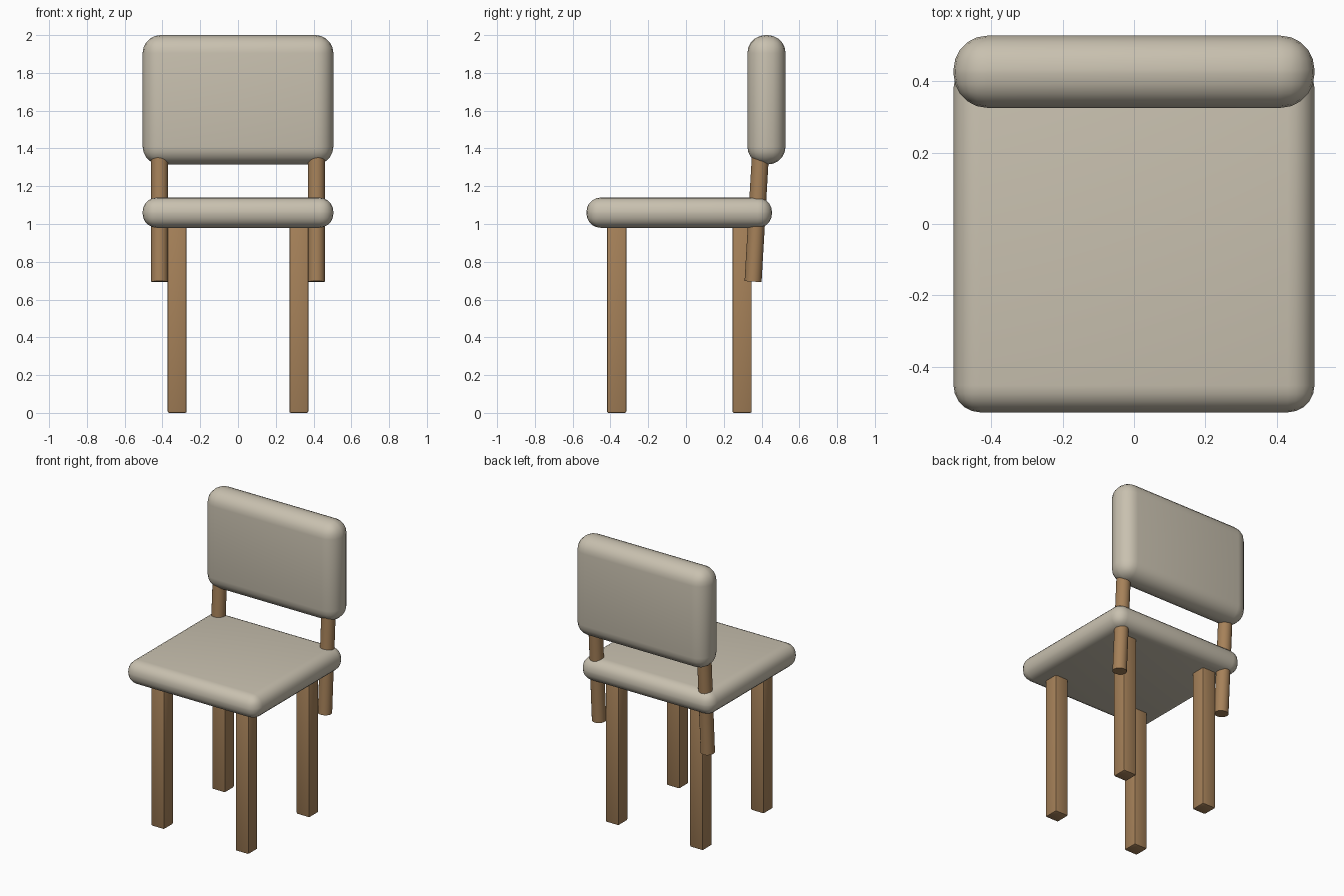
import bpy
from mathutils import Vector

if "Cube" in bpy.data.objects:
    bpy.data.objects.remove(bpy.data.objects["Cube"])


def material(name, color):
    m = bpy.data.materials.new(name)
    m.diffuse_color = color
    m.use_nodes = True
    m.node_tree.nodes["Principled BSDF"].inputs["Base Color"].default_value = m.diffuse_color
    return m


fabric = material("fabric", (0.58, 0.53, 0.43, 1))
wood = material("wood", (0.38, 0.22, 0.10, 1))


def finish(ob, name, mat, bevel=0, segments=1):
    ob.name = name
    ob.data.materials.append(mat)
    if bevel:
        b = ob.modifiers.new("Bevel", 'BEVEL')
        b.width = bevel
        b.segments = segments
        bpy.ops.object.modifier_apply(modifier=b.name)
    bpy.ops.object.shade_smooth_by_angle()


def box(name, lo, hi, mat, bevel, segments):
    lo, hi = Vector(lo), Vector(hi)
    bpy.ops.mesh.primitive_cube_add(size=1, location=(lo + hi) / 2)
    ob = bpy.context.object
    ob.scale = hi - lo
    bpy.ops.object.transform_apply(location=False, rotation=False, scale=True)
    finish(ob, name, mat, bevel, segments)


def rod(name, a, b, radius, mat):
    a, b = Vector(a), Vector(b)
    bpy.ops.mesh.primitive_cylinder_add(
        vertices=32, radius=radius, depth=(b - a).length, location=(a + b) / 2,
        rotation=(b - a).to_track_quat('Z', 'Y').to_euler())
    finish(bpy.context.object, name, mat)


# Cushions
box("seat", (-0.505, -0.527, 0.98), (0.505, 0.455, 1.14), fabric, 0.075, 5)
box("backrest", (-0.505, 0.325, 1.315), (0.505, 0.527, 2.0), fabric, 0.095, 5)

for side, s in (("left", -1), ("right", 1)):
    # Square legs
    for end, y in (("front", -0.367), ("back", 0.297)):
        box(f"{end}_{side}_leg", (s * 0.322 - 0.05, y - 0.051, 0.0),
            (s * 0.322 + 0.05, y + 0.051, 1.03), wood, 0.008, 2)
    # Leaning round posts carrying the backrest
    rod(f"{side}_back_post", (s * 0.415, 0.355, 0.695), (s * 0.415, 0.397, 1.42), 0.045, wood)
